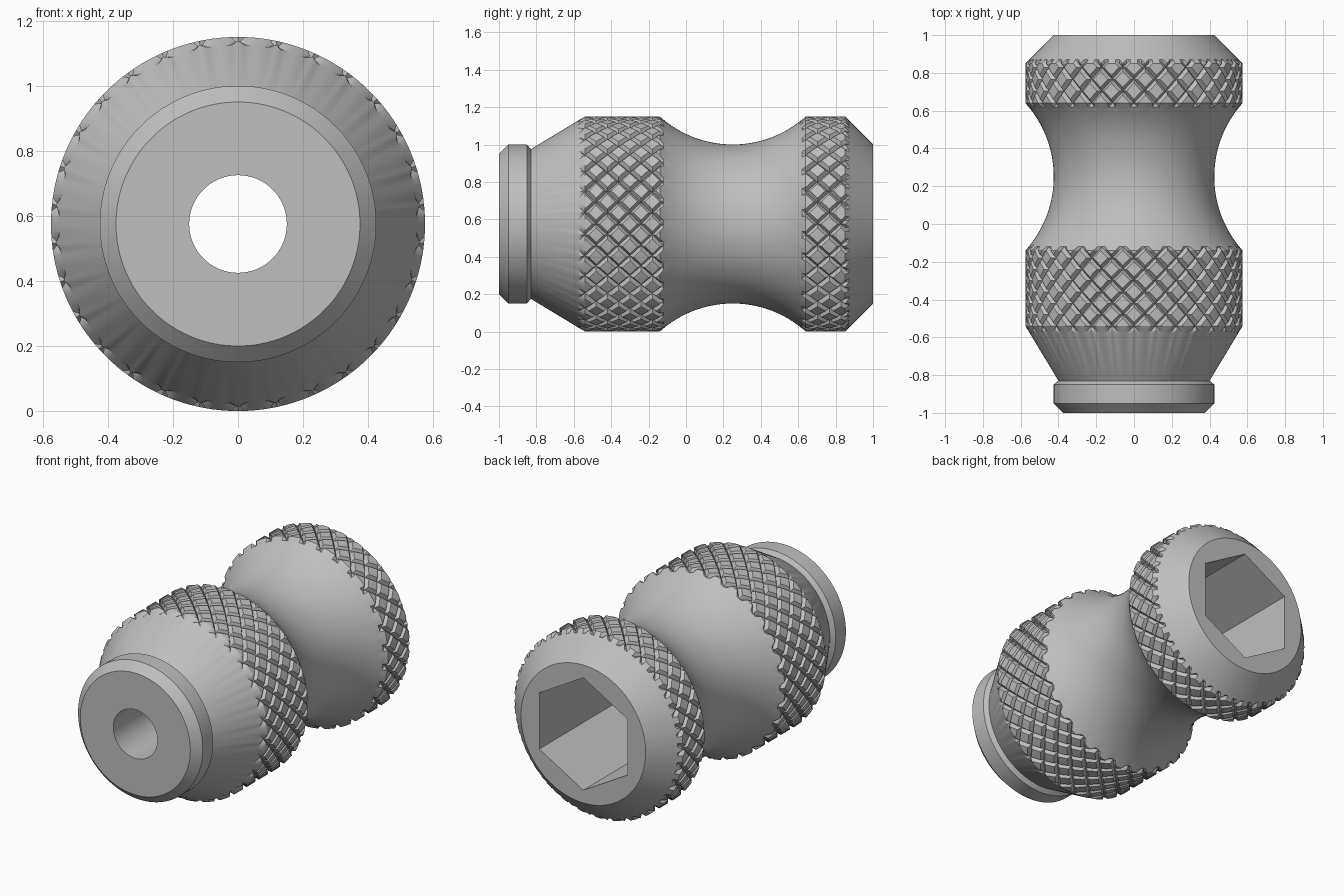
import bpy
import bmesh
from math import sin, cos, tau, pi, sqrt

cube = bpy.data.objects.get("Cube")
if cube:
    bpy.data.objects.remove(cube, do_unlink=True)

SEGS = 180          # sides around the axis
PITCH = 6           # sides between neighbouring knurl grooves
R = 0.575           # largest radius, also the axis height
WAIST = 0.425
GROOVE_R = R - 0.022
FRONT_EDGE, NECK_START, NECK_END, BACK_EDGE = -0.54, -0.14, 0.64, 0.85
CONE_Y, CONE_R = -0.83, 0.40
HOLE_R, HEX_APOTHEM, SOCKET_Y = 0.15, 0.30, -0.25


def outer_radius(y):
    """Outline of the body from the front cone to the back chamfer."""
    if y < FRONT_EDGE:
        return CONE_R + (R - CONE_R) * (y - CONE_Y) / (FRONT_EDGE - CONE_Y)
    if NECK_START < y < NECK_END:
        half = (NECK_END - NECK_START) / 2
        sag = R - WAIST
        arc = (half * half + sag * sag) / (2 * sag)
        d = y - (NECK_START + NECK_END) / 2
        return WAIST + arc - sqrt(arc * arc - d * d)
    if y > BACK_EDGE:
        return R - (y - BACK_EDGE)
    return R


def hex_radius(i):
    a = (i * tau / SEGS) % (pi / 3) - pi / 6
    return HEX_APOTHEM / cos(a)


def knurl_rows(first, last, steps, extra=2):
    """Evenly spaced rows that run a little past both ends of a band."""
    h = (last - first) / steps
    return [(first + h * j, j) for j in range(-extra, steps + extra + 1)]


def is_groove(i, j):
    return j is not None and ((i - j) % PITCH == 0 or (i + j) % PITCH == 0)


# rings as (y, radius rule, knurl row)
rings = [(y, lambda i, r=r: r, None) for y, r in
         [(SOCKET_Y, HOLE_R), (-1, HOLE_R), (-1, 0.375), (-0.95, WAIST),
          (-0.85, WAIST), (CONE_Y, CONE_R)]]


def add_band(rows):
    for y, j in rows:
        r = outer_radius(y)
        rings.append((y, lambda i, r=r, j=j: min(r, GROOVE_R) if is_groove(i, j) else r, j))


front_band = knurl_rows(FRONT_EDGE, NECK_START, 20)
back_band = knurl_rows(NECK_END, BACK_EDGE, 10)
add_band(front_band)
# waist between the two knurled bands
y0, y1 = front_band[-1][0], back_band[0][0]
for k in range(1, 28):
    y = y0 + (y1 - y0) * k / 28
    rings.append((y, lambda i, r=outer_radius(y): r, None))
add_band(back_band)
# back rim and hexagonal socket
rings += [(1, lambda i: WAIST, None), (1, hex_radius, None), (SOCKET_Y, hex_radius, None)]

bm = bmesh.new()
grid = []
for y, rule, j in rings:
    grid.append([bm.verts.new((rule(i) * sin(tau * i / SEGS), y,
                               R + rule(i) * cos(tau * i / SEGS))) for i in range(SEGS)])

for n, ring in enumerate(grid):
    m = (n + 1) % len(grid)
    j0, j1 = rings[n][2], rings[m][2]
    for i in range(SEGS):
        k = (i + 1) % SEGS
        a, b, c, d = ring[i], ring[k], grid[m][k], grid[m][i]
        ga, gb, gc, gd = is_groove(i, j0), is_groove(i + 1, j0), is_groove(i + 1, j1), is_groove(i, j1)
        # split quads so that the creases follow the grooves
        if not (ga or gb or gc or gd):
            bm.faces.new((a, b, c, d))
        elif (ga and gc) or ((gb or gd) and not (gb and gd)):
            bm.faces.new((a, b, c))
            bm.faces.new((a, c, d))
        else:
            bm.faces.new((a, b, d))
            bm.faces.new((b, c, d))
bmesh.ops.recalc_face_normals(bm, faces=bm.faces)

mesh = bpy.data.meshes.new("knurled_knob")
bm.to_mesh(mesh)
bm.free()
knob = bpy.data.objects.new("knurled_knob", mesh)
bpy.context.collection.objects.link(knob)

grey = bpy.data.materials.new("plain_grey")
grey.use_nodes = True
colour = (0.52, 0.52, 0.52, 1)
grey.diffuse_color = colour
grey.node_tree.nodes["Principled BSDF"].inputs["Base Color"].default_value = colour
mesh.materials.append(grey)

bpy.ops.object.select_all(action='DESELECT')
knob.select_set(True)
bpy.context.view_layer.objects.active = knob
bpy.ops.object.shade_smooth_by_angle(angle=pi / 7)
